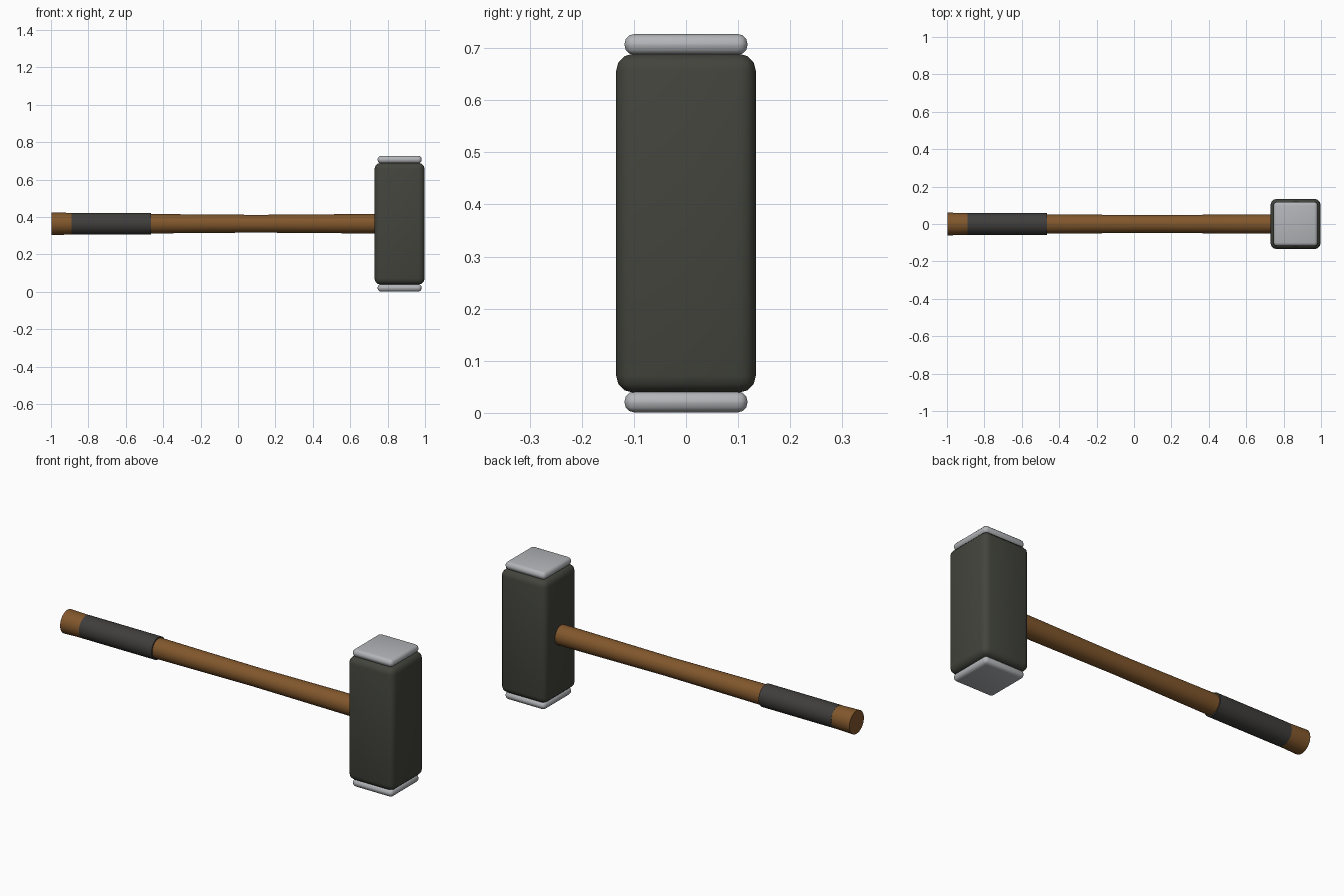
import bpy, math

if "Cube" in bpy.data.objects:
    bpy.data.objects.remove(bpy.data.objects["Cube"])

AXIS_Z = 0.364          # height of the handle axis
HEAD_X = 0.864          # centre of the hammer head


def material(name, rgb):
    m = bpy.data.materials.new(name)
    m.diffuse_color = (*rgb, 1)
    m.use_nodes = True
    m.node_tree.nodes["Principled BSDF"].inputs["Base Color"].default_value = m.diffuse_color
    return m


wood = material("wood", (0.22, 0.095, 0.025))
rubber = material("rubber", (0.05, 0.048, 0.046))
iron = material("dark_iron", (0.055, 0.058, 0.045))
steel = material("steel", (0.45, 0.46, 0.48))


def block(name, size, z, bevel, segments, mat):
    """Rounded box centred on the head axis."""
    bpy.ops.mesh.primitive_cube_add(size=1, location=(HEAD_X, 0, z))
    ob = bpy.context.object
    ob.name = name
    ob.scale = size
    bpy.ops.object.transform_apply(location=False, rotation=False, scale=True)
    mod = ob.modifiers.new("bevel", 'BEVEL')
    mod.width, mod.segments = bevel, segments
    bpy.ops.object.modifier_apply(modifier=mod.name)
    bpy.ops.object.shade_smooth_by_angle(angle=math.radians(50))
    ob.data.materials.append(mat)


def turned(name, profile, mat, n=32):
    """Round part along x from (x, radius) pairs, closed at both ends."""
    verts = [(x, r * math.cos(2 * math.pi * i / n), r * math.sin(2 * math.pi * i / n))
             for x, r in profile for i in range(n)]
    faces = [(k * n + i, k * n + n + i, k * n + n + (i + 1) % n, k * n + (i + 1) % n)
             for k in range(len(profile) - 1) for i in range(n)]
    last = (len(profile) - 1) * n
    faces += [tuple(range(n)), tuple(range(last + n - 1, last - 1, -1))]
    me = bpy.data.meshes.new(name)
    me.from_pydata(verts, [], [f[::-1] for f in faces])
    ob = bpy.data.objects.new(name, me)
    ob.location.z = AXIS_Z
    bpy.context.collection.objects.link(ob)
    bpy.ops.object.select_all(action='DESELECT')
    ob.select_set(True)
    bpy.context.view_layer.objects.active = ob
    bpy.ops.object.shade_smooth_by_angle(angle=math.radians(40))
    me.materials.append(mat)


# Hammer head with a steel striking plate at each end
block("head", (0.268, 0.268, 0.65), AXIS_Z, 0.032, 3, iron)
for name, side in (("top_plate", 1), ("bottom_plate", -1)):
    block(name, (0.236, 0.236, 0.04), AXIS_Z + side * 0.343, 0.0185, 3, steel)

# Waisted wooden handle, ending inside the head
turned("handle", [(-0.998, 0.061), (-0.93, 0.059), (-0.80, 0.055), (-0.465, 0.052),
                  (-0.12, 0.049), (0.1, 0.0475), (0.31, 0.049), (0.56, 0.051),
                  (0.80, 0.0525)], wood)

# Grip sleeve
turned("grip", [(-0.89, 0.0585), (-0.465, 0.0585)], rubber)
